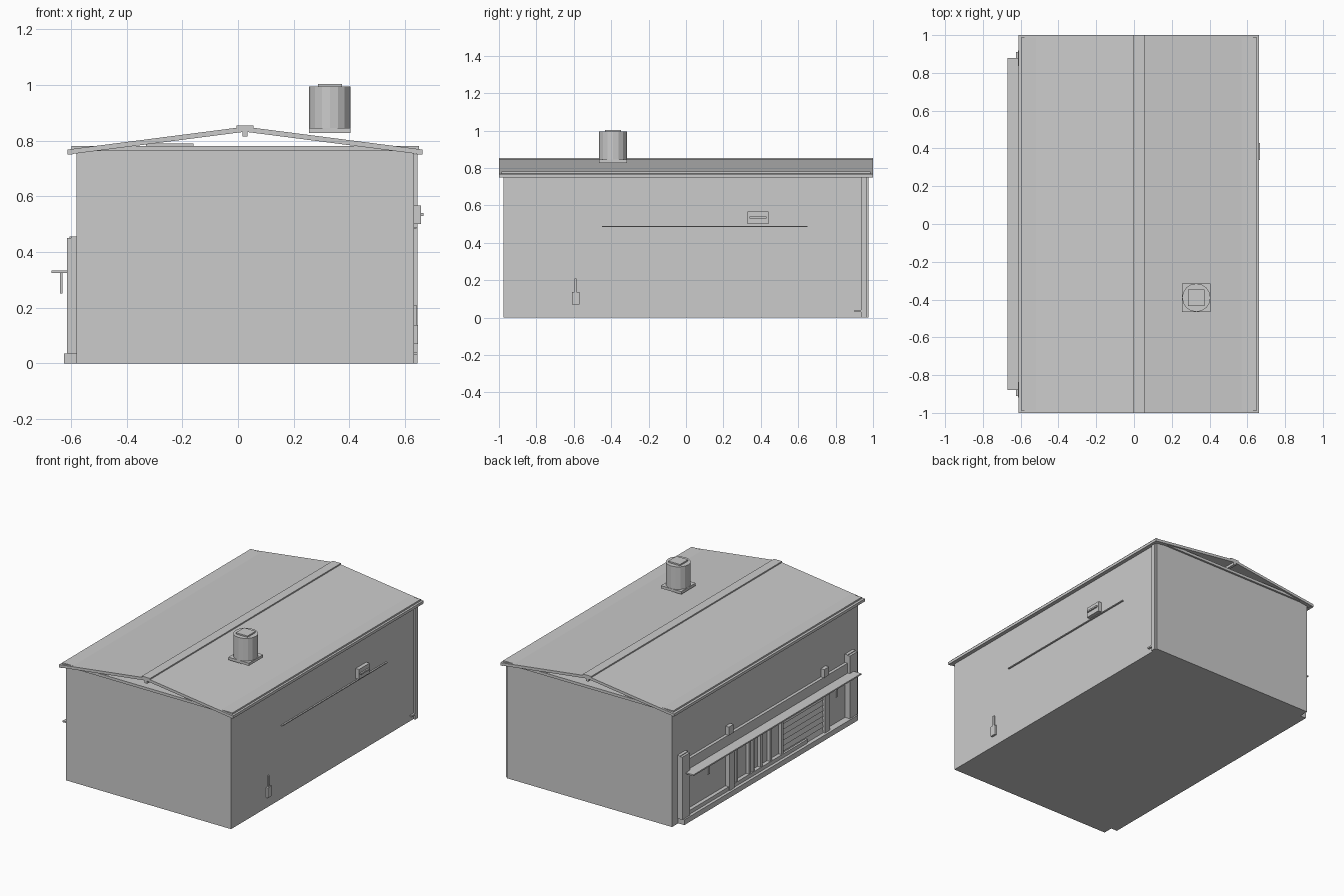
import bpy

default_cube = bpy.data.objects.get("Cube")
if default_cube:
    bpy.data.objects.remove(default_cube, do_unlink=True)

grey = bpy.data.materials.new("plain grey")
grey.use_nodes = True
colour = (.6, .6, .6, 1)
grey.diffuse_color = colour
grey.node_tree.nodes["Principled BSDF"].inputs["Base Color"].default_value = colour

# Main planes of the building
wall_left = .632
wall_right = -.58
wall_end = .975
roof_end = 1
ridge_x = .025
eave_reach = .637
eave_height = .75
ridge_height = .85
ceiling_top = .78
slab = .018


def prism(name, outline, front, back):
    """Extrude an outline of x and z pairs along y."""
    count = len(outline)
    verts = [(x, y, z) for y in (front, back) for x, z in outline]
    ring = list(range(count))
    faces = [ring, [count + i for i in reversed(ring)]]
    for i in ring:
        following = (i + 1) % count
        faces.append((i, i + count, following + count, following))
    mesh = bpy.data.meshes.new(name)
    mesh.from_pydata(verts, [], faces)
    mesh.materials.append(grey)
    part = bpy.data.objects.new(name, mesh)
    bpy.context.collection.objects.link(part)
    return part


def block(name, left, right, bottom, top, centre=0, length=2):
    """Box between two x planes, with its length along y."""
    outline = [(left, bottom), (right, bottom), (right, top), (left, top)]
    return prism(name, outline, centre - length / 2, centre + length / 2)


def left_fitting(name, depth, centre, length, bottom, top):
    return block(name, wall_left, wall_left + depth, bottom, top, centre, length)


def right_fitting(name, depth, centre, length, bottom, top):
    return block(name, wall_right - depth, wall_right, bottom, top, centre, length)


# Main block and the ceiling slab that closes it
ceiling_bottom = ceiling_top - slab
block("walls", wall_right, wall_left, 0, ceiling_bottom, length=2 * wall_end)
block("ceiling_slab", wall_right - slab, wall_left + slab,
      ceiling_bottom, ceiling_top, length=wall_end + roof_end)
block("ceiling_hatch", -.33, -.16, ceiling_top, ceiling_top + slab / 2, length=.16)

# Two thin roof slopes over open gables, each with a gutter
for side, direction in (("left", 1), ("right", -1)):
    eave = ridge_x + direction * eave_reach
    slope = [(eave, eave_height), (ridge_x, ridge_height - slab),
             (ridge_x, ridge_height), (eave, eave_height + slab)]
    prism("roof_slope_" + side, slope, -roof_end, roof_end)
    inner_edge = eave - direction * slab
    block("gutter_" + side, inner_edge, eave, eave_height, eave_height + slab)

# Ridge cap and the beam below it
block("ridge_cap", ridge_x - .03, ridge_x + .03, ridge_height - slab / 2, ridge_height + slab / 4)
block("ridge_beam", ridge_x - slab / 2, ridge_x + slab / 2,
      ridge_height - 2 * slab, ridge_height - slab)

# Round roof vent on a square base
vent_x, vent_y = .33, -.39
vent_bottom, vent_top = .845, .995
vent_radius = .075


def vent_plate(name, half, bottom, top):
    return block(name, vent_x - half, vent_x + half, bottom, top, vent_y, 2 * half)


vent_plate("vent_base", vent_radius, vent_bottom - slab, vent_bottom)
vent_plate("vent_cap", .043, vent_top, vent_top + slab / 2)
bpy.ops.mesh.primitive_cylinder_add(
    vertices=16, radius=vent_radius, depth=vent_top - vent_bottom,
    location=(vent_x, vent_y, (vent_top + vent_bottom) / 2))
vent = bpy.context.object
vent.name = "vent_drum"
vent.data.materials.append(grey)

# Fittings on the left wall
left_fitting("wall_cable", depth=.01, centre=.1, length=1.1, bottom=.484, top=.49)
left_fitting("wall_unit", depth=.025, centre=.385, length=.11, bottom=.5, top=.567)
left_fitting("wall_unit_slat", depth=.035, centre=.385, length=.09, bottom=.53, top=.54)
left_fitting("meter_box", depth=.014, centre=-.59, length=.04, bottom=.07, top=.137)
left_fitting("meter_conduit", depth=.01, centre=-.59, length=.01, bottom=.137, top=.21)
left_fitting("downpipe", depth=.013, centre=.95, length=.03, bottom=0, top=eave_height)
left_fitting("downpipe_foot", depth=.013, centre=.92, length=.04, bottom=.03, top=.04)

# Shopfront kerb, fascia and sill on the right wall
kerb_top = .035
canopy_bottom = .325
fascia_top = .4
finial_top = .455
right_fitting("shop_kerb", depth=.045, centre=0, length=1.82, bottom=0, top=kerb_top)
right_fitting("shop_fascia", depth=.02, centre=0, length=1.8,
              bottom=canopy_bottom, top=fascia_top)
right_fitting("shop_sill", depth=.025, centre=.24, length=1.3,
              bottom=kerb_top, top=.06)

# Pilasters at both ends, posts with finials between them
for end in (-1, 1):
    centre = end * wall_end * .9
    right_fitting("shop_pilaster", depth=.035, centre=centre, length=.08,
                  bottom=kerb_top, top=.45)
    right_fitting("pilaster_cap", depth=.02, centre=centre, length=.085,
                  bottom=fascia_top, top=finial_top)
for centre in (.39, -.61):
    right_fitting("shop_post", depth=.03, centre=centre, length=.05,
                  bottom=kerb_top, top=canopy_bottom)
    right_fitting("post_finial", depth=.025, centre=centre, length=.05,
                  bottom=fascia_top, top=finial_top)

# Window mullions
for centre in (.33, .19, .15, .07, -.03, -.15):
    right_fitting("window_mullion", depth=.023, centre=centre, length=slab,
                  bottom=kerb_top, top=canopy_bottom)

# Roller shutter made of tilted slats
slat_count = 8
slat_height = (canopy_bottom - kerb_top) / slat_count
for i in range(slat_count):
    bottom = kerb_top + i * slat_height
    top = bottom + slat_height
    slat = [(wall_right, bottom), (wall_right - slab, bottom),
            (wall_right - slab / 2, top), (wall_right, top)]
    prism("shutter_slat", slat, -.585, -.16)

# Canopy with two hanging lamps
right_fitting("canopy", depth=.09, centre=0, length=1.76,
              bottom=canopy_bottom, top=canopy_bottom + slab / 2)
lamp_x = wall_right - .06
for centre in (.67, -.67):
    block("hanging_lamp", lamp_x, lamp_x + slab / 2, .25, canopy_bottom, centre, length=slab)
